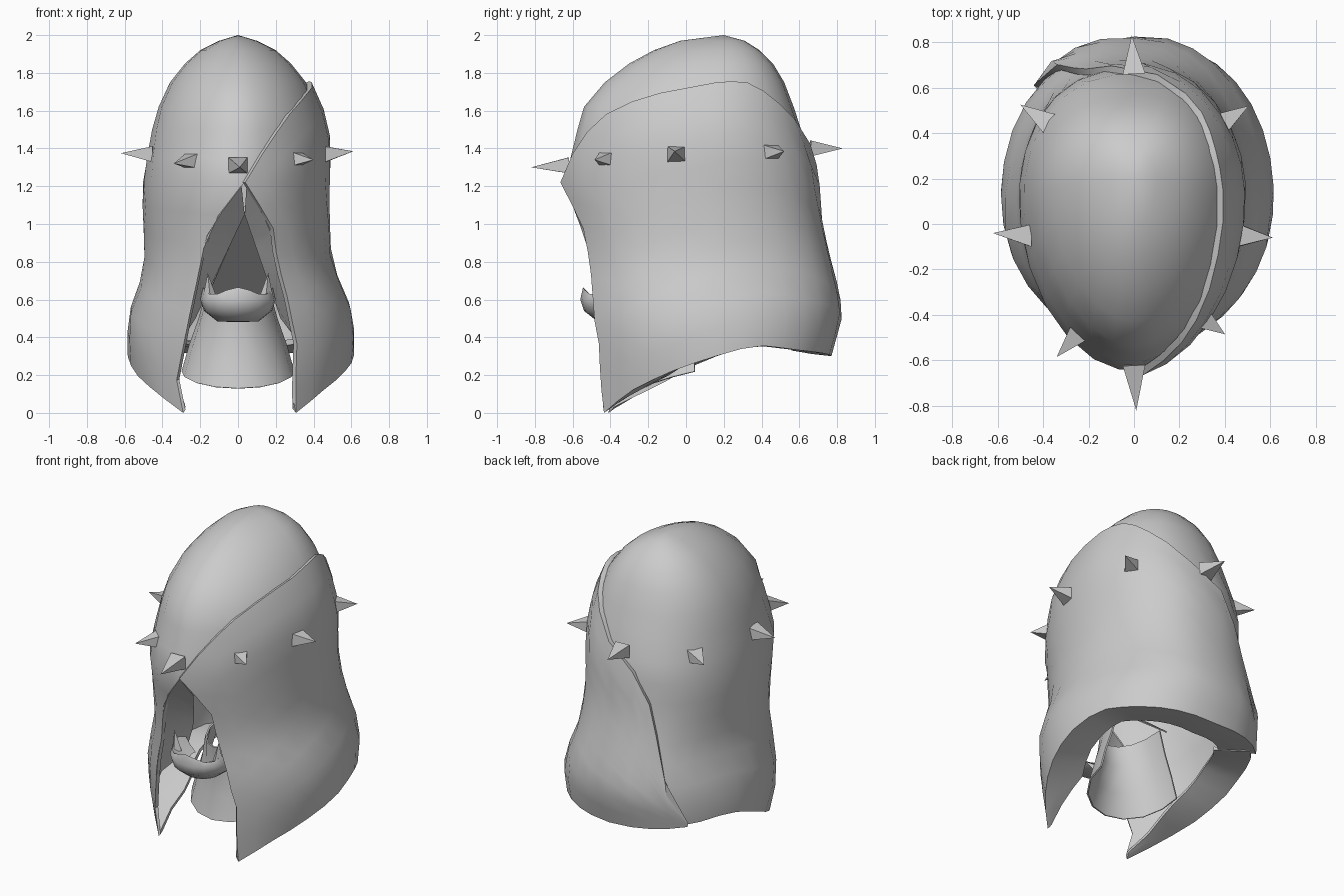
import bpy, bmesh, math
from mathutils import Vector

if "Cube" in bpy.data.objects:
    bpy.data.objects.remove(bpy.data.objects["Cube"])

grey = bpy.data.materials.new("cloth_grey")
grey.diffuse_color = (0.6, 0.6, 0.6, 1)
grey.use_nodes = True
grey.node_tree.nodes["Principled BSDF"].inputs["Base Color"].default_value = grey.diffuse_color


def lerp_table(table, k):
    """Linear lookup in rows (key, values...) sorted by rising key."""
    k = min(max(k, table[0][0]), table[-1][0])
    for a, b in zip(table, table[1:]):
        if k <= b[0]:
            f = (k - a[0]) / (b[0] - a[0])
            return [p + (q - p) * f for p, q in zip(a[1:], b[1:])]


# height, half width, front y, back y, sideways shift of the hood
RINGS = [(0, .50, -.53, .70, 0), (.3, .585, -.52, .74, 0), (.52, .585, -.535, .80, 0),
         (.65, .53, -.54, .78, 0), (.8, .48, -.55, .74, -.015), (1.05, .48, -.59, .68, -.025),
         (1.22, .48, -.645, .68, -.025), (1.35, .475, -.615, .66, -.01), (1.5, .455, -.575, .61, 0),
         (1.62, .42, -.54, .57, 0), (1.75, .36, -.43, .52, 0), (1.85, .28, -.30, .46, 0),
         (1.92, .20, -.17, .39, 0), (1.97, .10, -.03, .31, 0), (2.0, 0, .2, .2, 0)]
# height, half width of the face opening on each side
OPEN_R = [(0, .29), (.2, .29), (.35, .30), (.6, .25), (.8, .21), (1.0, .195), (1.22, .075)]
OPEN_L = [(0, .29), (.2, .33), (.35, .29), (.55, .25), (.75, .2), (1.0, .125), (1.22, -.075)]
HEM = [(0, 0), (.07, .12), (.15, .23), (.2, .29), (.27, .36), (.36, .33), (.5, .30)]
# where the overlapping flap starts, by fraction around the hood
FLAP = [(0, 1.22), (.043, 1.40), (.09, 1.55), (.16, 1.68), (.25, 1.75), (.31, 1.76),
        (.37, 1.69), (.43, 1.55), (.5, 1.28), (.57, .9), (.64, .36)]


def hem(u):
    return lerp_table(HEM, min(u, 1 - u))[0]


def surface(u, z, off=0.0):
    """Point on the hood: u runs from the front over +x and the back to the front."""
    w, yf, yb, shift = lerp_table(RINGS, z)
    if z <= 1.22:
        a0 = math.asin(lerp_table(OPEN_R, z)[0] / w)
        a1 = math.asin(lerp_table(OPEN_L, z)[0] / w)
    else:
        a0 = .157 * max(0, (1.6 - z) / .38)
        a1 = -a0
    a = a0 + u * (2 * math.pi - a1 - a0)
    yc = .12 + .08 * min(max((z - 1.5) / .5, 0), 1)
    s, c = math.sin(a), math.cos(a)
    power = .85 if c < 0 else 1 + .12 * min(max((z - 1) / .2, 0), 1)
    s = math.copysign(abs(s) ** power, s)
    y = yc - c * ((yc - yf + off) if c > 0 else (yb - yc + off))
    return Vector(((w + off) * s + shift, y, z))


def finish(name, bm, thick=0, angle=35):
    bmesh.ops.remove_doubles(bm, verts=bm.verts, dist=1e-4)
    bmesh.ops.dissolve_degenerate(bm, edges=bm.edges, dist=1e-4)
    bmesh.ops.delete(bm, geom=[v for v in bm.verts if not v.link_faces], context='VERTS')
    me = bpy.data.meshes.new(name)
    bm.to_mesh(me)
    bm.free()
    ob = bpy.data.objects.new(name, me)
    bpy.context.collection.objects.link(ob)
    me.materials.append(grey)
    bpy.context.view_layer.objects.active = ob
    if thick:
        mod = ob.modifiers.new("thickness", 'SOLIDIFY')
        mod.thickness, mod.offset = thick, -1
        bpy.ops.object.modifier_apply(modifier=mod.name)
    for p in ob.data.polygons:
        p.use_smooth = angle > 0
    if angle:
        ob.data.set_sharp_from_angle(angle=math.radians(angle))
    return ob


def grid(name, cols, thick=0, angle=35, keep=lambda i, j: True):
    """Skin columns of points with quads; columns run downward."""
    bm = bmesh.new()
    vs = [[bm.verts.new(p) for p in col] for col in cols]
    for i in range(len(vs) - 1):
        for j in range(len(vs[0]) - 1):
            if keep(i, j):
                bm.faces.new((vs[i][j], vs[i][j + 1], vs[i + 1][j + 1], vs[i + 1][j]))
    return finish(name, bm, thick, angle)


def tuck(u, off):
    """Points of the hem turned inward under the hood."""
    e = min(u, 1 - u)
    d = .03 + .19 * min(e / .1, 1)
    return [surface(u, hem(u) + .012, off - d / 2), surface(u, hem(u) + .03, off - d)]


# hood: dome and left side, left out where the flap covers it
TOP = [2.0, 1.97, 1.92, 1.85, 1.75, 1.62, 1.5, 1.35, 1.22]
N, LOW = 24, 7
us = [i / N for i in range(N + 1)]
heights = [TOP + [1.22 + (hem(u) - 1.22) * k / LOW for k in range(1, LOW + 1)] for u in us]


def hood_face(i, j):
    u = us[i] + .5 / N
    return u > .62 or (j < len(heights[i]) and heights[i][j] > lerp_table(FLAP, u)[0] - .15)


grid("hood", [[surface(u, z) for z in zs] + tuck(u, 0) for u, zs in zip(us, heights)],
     .02, keep=hood_face)

# flap: outer layer wrapping the right side and the back
cols = []
for i in range(19):
    u = .64 * i / 18
    top, low = lerp_table(FLAP, u)[0], hem(u)
    cols.append([surface(u, top + (low - top) * k / 10, .03) for k in range(11)] + tuck(u, .03))
grid("overlapping_flap", cols, .03)

# linings folded inward from both sides of the face opening
for name, u, sx in (("lining_right", 0, 1), ("lining_left", 1, -1)):
    outer, inner = [], []
    for k in range(7):
        f = k / 6
        e = surface(u, 1.2 - .78 * f)
        outer.append(e)
        inner.append(Vector((.035 * (1 - f) + sx * .225 * f, e.y + .12 + .12 * f, 1.05 - .55 * f)))
    grid(name, [inner, outer] if u == 0 else [outer, inner], .008)

# sloping roof of the face cavity
grid("face_cavity_roof", [[Vector((.19, .1, .6)), Vector((.035, -.46, 1.06))],
                          [Vector((-.17, .1, .6)), Vector((.035, -.46, 1.06))]], .008)

# neck guard: front half of a flared collar
cols = []
for k in range(9):
    a = math.radians(-95 + 190 * k / 8)
    s, c = math.sin(a), math.cos(a)
    cols.append([Vector((s * r, .02 - c * d, zs + (zf - zs) * max(c, 0)))
                 for r, d, zs, zf in ((.17, .27, .64, .60), (.21, .25, .5, .46),
                                      (.26, .26, .36, .28), (.30, .29, .22, .13))])
grid("neck_guard", cols, .01)

# jaw: curved lower lip with a notched rim
cols = []
for k in range(13):
    a = math.radians(-110 + 220 * k / 12)
    notch = .02 * math.cos(a * 4)
    cols.append([Vector((math.sin(a) * r, -.36 - math.cos(a) * r, z + n * notch))
                 for r, z, n in ((.08, .58, 0), (.14, .61, .5), (.185, .645, 1), (.2, .6, 0),
                                 (.18, .54, 0), (.11, .485, 0), (.01, .48, 0))])
grid("jaw", cols, angle=40)


def pyramid(name, base, tip, radius):
    base, tip = Vector(base), Vector(tip)
    d = tip - base
    bm = bmesh.new()
    bmesh.ops.create_cone(bm, cap_ends=True, segments=4, radius1=radius, radius2=0, depth=d.length)
    for v in bm.verts:  # square base with level edges
        v.co = Vector(((v.co.x - v.co.y) * .707, (v.co.x + v.co.y) * .6, v.co.z))
    bmesh.ops.transform(bm, verts=bm.verts,
                        matrix=d.to_track_quat('Z', 'Y').to_matrix().to_4x4())
    bmesh.ops.translate(bm, verts=bm.verts, vec=(base + tip) / 2)
    finish(name, bm, angle=0)


# crown of spikes around the brow
SPIKES = {"front": ((0, -.62, 1.31), (.01, -.82, 1.30)),
          "front_left": ((-.235, -.47, 1.335), (-.34, -.585, 1.32)),
          "front_right": ((.295, -.41, 1.345), (.40, -.485, 1.34)),
          "left": ((-.45, -.05, 1.37), (-.62, -.04, 1.375)),
          "right": ((.46, -.05, 1.37), (.61, -.06, 1.385)),
          "back_left": ((-.37, .44, 1.38), (-.50, .525, 1.38)),
          "back_right": ((.38, .44, 1.38), (.505, .52, 1.385)),
          "back": ((0, .66, 1.40), (-.01, .83, 1.40))}
for key, (b, t) in SPIKES.items():
    pyramid("spike_" + key, b, t, .07)

# teeth at the corners of the jaw
for key, sx in (("left", -1), ("right", 1)):
    pyramid("tooth_" + key, (sx * .15, -.42, .61), (sx * .16, -.43, .74), .04)
